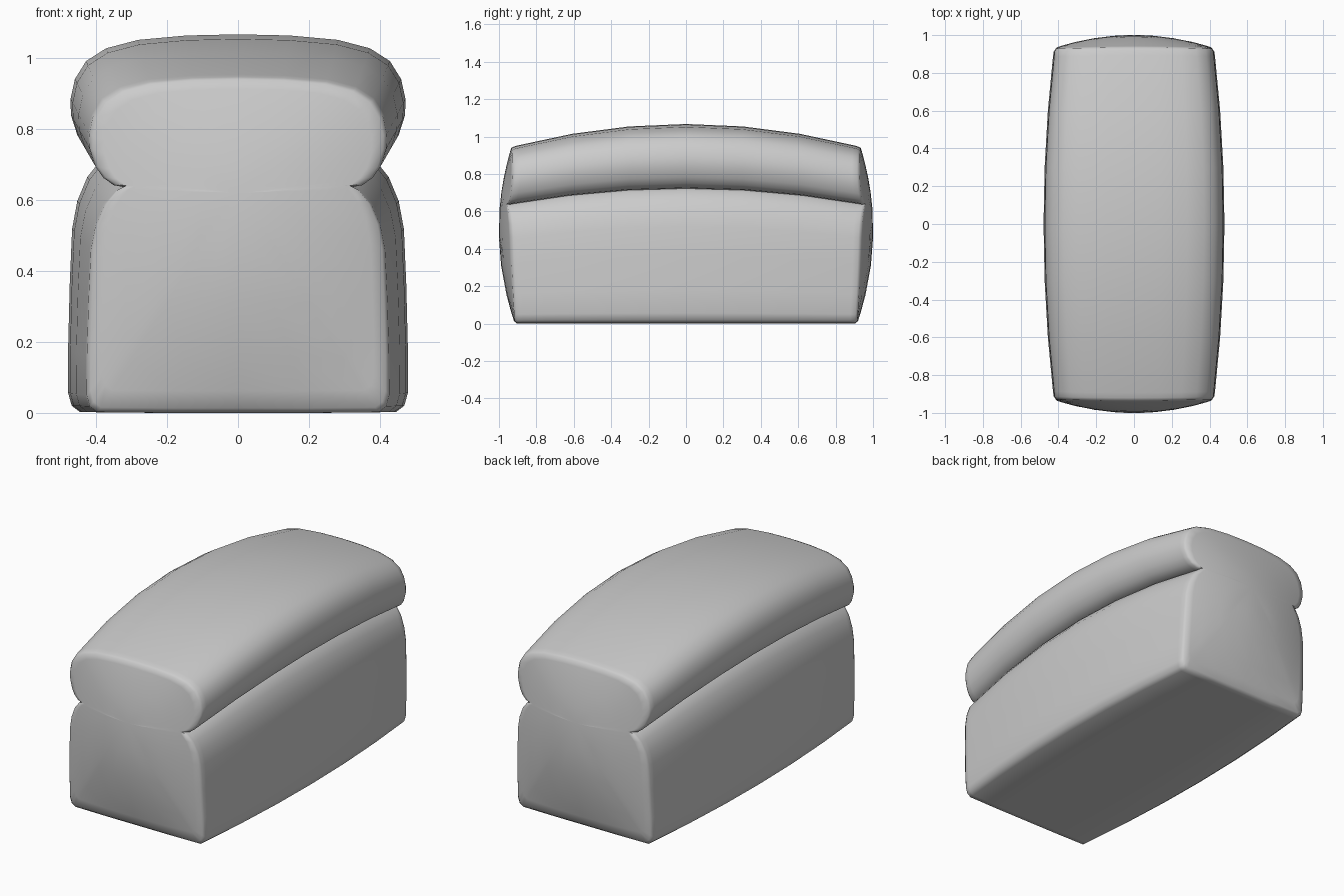
import bpy, bmesh, math

if "Cube" in bpy.data.objects:
    bpy.data.objects.remove(bpy.data.objects["Cube"])

# Half outline of the loaf end: base, side wall, crease, crown
HALF = [(0, 0), (.2, 0), (.395, .002), (.416, .018), (.425, .05), (.425, .16), (.421, .32),
        (.415, .46), (.402, .53), (.377, .59), (.345, .63), (.323, .641),
        (.352, .645), (.381, .665), (.402, .695), (.418, .745), (.419, .785),
        (.408, .835), (.38, .88), (.33, .912), (.25, .933), (.13, .944), (0, .947)]
OUTLINE = HALF + [(-x, z) for x, z in HALF[-2:0:-1]]
N = len(OUTLINE)
CZ = .62


def dome(x, z):
    """y of the bulging end face"""
    return .915 + .086 * (1 - (x / .47) ** 2) * (1 - ((z - .5) / .5) ** 2)


def swell(y):
    """the loaf is fattest in the middle"""
    return 1.127 - .15 * y * y


bm = bmesh.new()


def body_ring(t):
    ring = []
    for x, z in OUTLINE:
        y = t * (dome(x, z) - .012)
        k = swell(y)
        ring.append(bm.verts.new((x * k, y, z * k)))
    return ring


def cap_ring(side, s):
    ring = []
    for x, z in OUTLINE:
        x, z = x * s, CZ + (z - CZ) * s
        ring.append(bm.verts.new((x, side * dome(x, z), z)))
    return ring


# Rings from one end to the other
caps = [.25, .5, .75, .9, .978]
rings = [cap_ring(-1, s) for s in caps]
rings += [body_ring(t) for t in (-1, -.97, -.66, -.33, 0, .33, .66, .97, 1)]
rings += [cap_ring(1, s) for s in reversed(caps)]
for a, b in zip(rings, rings[1:]):
    for i in range(N):
        j = (i + 1) % N
        bm.faces.new((a[i], a[j], b[j], b[i]))

# Close the centre of both end faces
for side, ring in ((-1, rings[0]), (1, rings[-1])):
    c = bm.verts.new((0, side * dome(0, CZ), CZ))
    for i in range(N):
        bm.faces.new((ring[i], ring[(i + 1) % N], c))
bmesh.ops.recalc_face_normals(bm, faces=bm.faces)

mesh = bpy.data.meshes.new("bread_loaf")
bm.to_mesh(mesh)
bm.free()
loaf = bpy.data.objects.new("bread_loaf", mesh)
bpy.context.collection.objects.link(loaf)
bpy.context.view_layer.objects.active = loaf
loaf.select_set(True)
bpy.ops.object.shade_smooth_by_angle(angle=math.radians(70))
